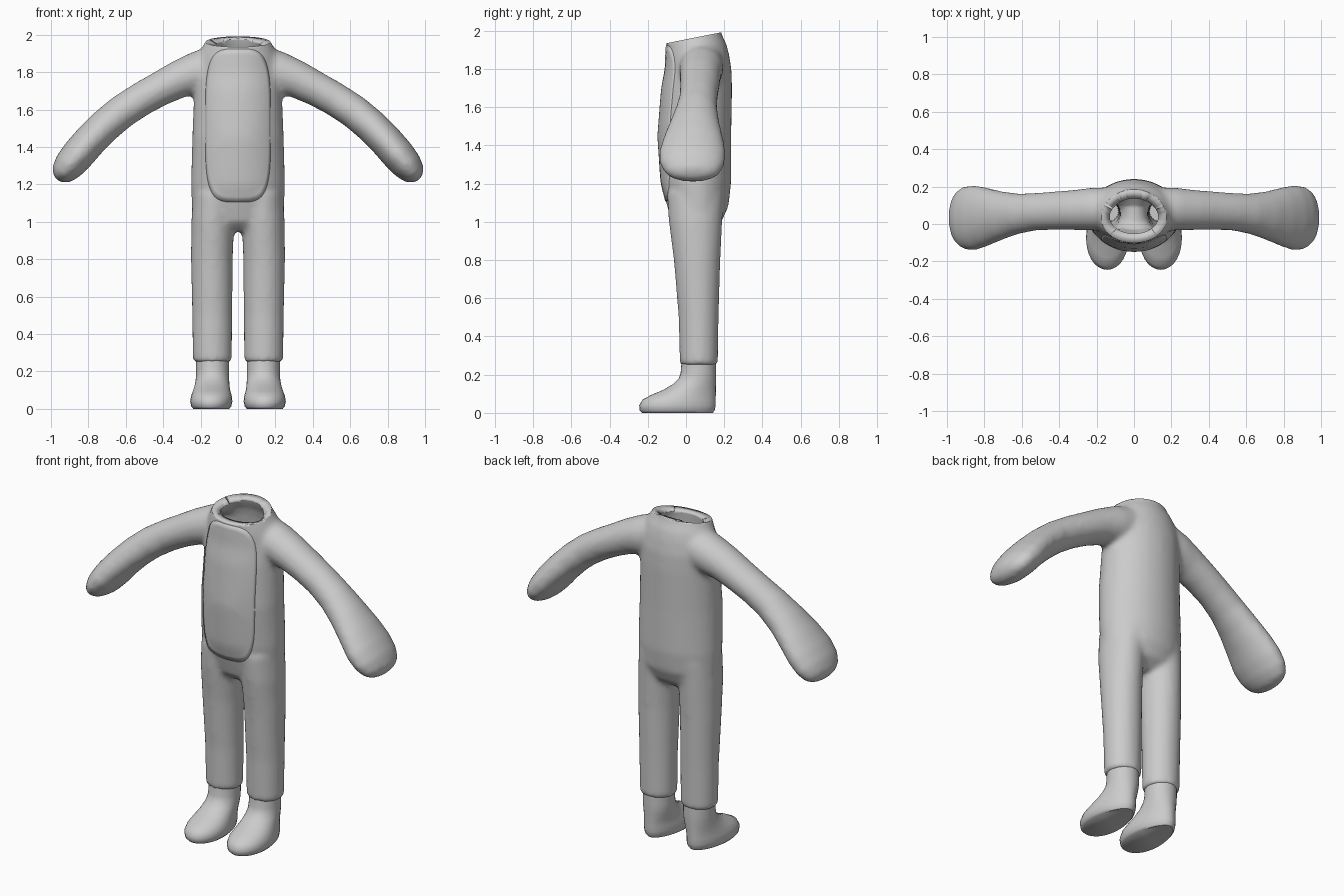
import bpy, bmesh, math
from mathutils import Vector

if "Cube" in bpy.data.objects:
    bpy.data.objects.remove(bpy.data.objects["Cube"])

grey = bpy.data.materials.new("plain grey")
grey.diffuse_color = (0.6, 0.6, 0.6, 1)
grey.use_nodes = True
grey.node_tree.nodes["Principled BSDF"].inputs["Base Color"].default_value = grey.diffuse_color


def loft(bm, rings):
    """Skin a list of closed rings of points and cap both ends."""
    rows = [[bm.verts.new(p) for p in ring] for ring in rings]
    n = len(rows[0])
    for a, b in zip(rows, rows[1:]):
        for i in range(n):
            j = (i + 1) % n
            bm.faces.new((a[i], a[j], b[j], b[i]))
    bm.faces.new(rows[0])
    bm.faces.new(rows[-1])


def flat_ring(z, cx, hx, yc, hy, taper=0.0, n=32):
    """Horizontal oval; taper makes the front wider than the back."""
    ts = [2 * math.pi * i / n for i in range(n)]
    return [Vector((cx + hx * math.cos(t) * (1 - taper * math.sin(t)),
                    yc + hy * math.sin(t), z)) for t in ts]


def arm_rings(stations, n=32):
    """Ovals square to the arm's centre line: x, z, half thickness, y, half depth."""
    rings = []
    for k, (x, z, r, yc, hy) in enumerate(stations):
        a, b = stations[max(k - 1, 0)], stations[min(k + 1, len(stations) - 1)]
        d = Vector((b[0] - a[0], 0, b[1] - a[1])).normalized()
        up = Vector((-d.z, 0, d.x))
        rings.append([Vector((x, yc, z)) + up * r * math.cos(2 * math.pi * i / n)
                      + Vector((0, hy * math.sin(2 * math.pi * i / n), 0)) for i in range(n)])
    return rings


def mirrored(rings):
    return [[Vector((-p.x, p.y, p.z)) for p in ring] for ring in rings]


def add_object(name, bm):
    bmesh.ops.recalc_face_normals(bm, faces=bm.faces)
    me = bpy.data.meshes.new(name)
    bm.to_mesh(me)
    bm.free()
    me.materials.append(grey)
    ob = bpy.data.objects.new(name, me)
    bpy.context.collection.objects.link(ob)
    return ob


def smooth(ob, angle=40):
    bpy.ops.object.select_all(action='DESELECT')
    ob.select_set(True)
    bpy.context.view_layer.objects.active = ob
    bpy.ops.object.shade_smooth_by_angle(angle=math.radians(angle))


# Suit: torso, legs and arms blended into one skin
torso = [(0.95, 0.12, 0.05, 0.07), (1.0, 0.23, 0.055, 0.13), (1.08, 0.248, 0.062, 0.16),
         (1.2, 0.252, 0.053, 0.183), (1.45, 0.245, 0.045, 0.192), (1.7, 0.235, 0.057, 0.184),
         (1.8, 0.23, 0.065, 0.173), (1.88, 0.215, 0.06, 0.165), (1.93, 0.195, 0.055, 0.157),
         (1.97, 0.17, 0.045, 0.147), (2.0, 0.158, 0.04, 0.142), (2.07, 0.15, 0.035, 0.14)]
leg = [(0.25, 0.137, 0.100, 0.067, 0.096), (0.265, 0.137, 0.105, 0.067, 0.1),
       (0.5, 0.138, 0.107, 0.066, 0.105), (0.8, 0.14, 0.112, 0.058, 0.122),
       (1.0, 0.135, 0.115, 0.05, 0.14), (1.15, 0.125, 0.115, 0.05, 0.15)]
arm = [(0.02, 1.84, 0.09, 0.08, 0.11), (0.12, 1.83, 0.115, 0.08, 0.115),
       (0.22, 1.797, 0.112, 0.08, 0.115), (0.32, 1.76, 0.1, 0.075, 0.107),
       (0.42, 1.71, 0.092, 0.072, 0.103), (0.52, 1.655, 0.09, 0.066, 0.1),
       (0.62, 1.59, 0.09, 0.055, 0.108), (0.71, 1.515, 0.09, 0.045, 0.13),
       (0.79, 1.435, 0.09, 0.038, 0.157), (0.855, 1.36, 0.09, 0.033, 0.175),
       (0.905, 1.3, 0.083, 0.033, 0.168), (0.94, 1.255, 0.065, 0.035, 0.14),
       (0.955, 1.233, 0.042, 0.035, 0.1), (0.963, 1.222, 0.015, 0.035, 0.04)]

bm = bmesh.new()
loft(bm, [flat_ring(z, 0, hx, yc, hy) for z, hx, yc, hy in torso])
for rings in ([flat_ring(*s) for s in leg], arm_rings(arm)):
    loft(bm, rings)
    loft(bm, mirrored(rings))
blank = add_object("suit_blank", bm)
m = blank.modifiers.new("blend", 'REMESH')
m.mode, m.voxel_size = 'VOXEL', 0.015
m = blank.modifiers.new("soften", 'SMOOTH')
m.factor, m.iterations = 0.5, 8
dg = bpy.context.evaluated_depsgraph_get()
bm = bmesh.new()
bm.from_object(blank, dg)
bpy.data.objects.remove(blank)

# Neck opening: slanted cut, then wall thickness
bmesh.ops.bisect_plane(bm, geom=bm.verts[:] + bm.edges[:] + bm.faces[:],
                       plane_co=(0, 0, 1.955), plane_no=(0, -0.2, 1), clear_outer=True)
suit = add_object("suit", bm)
m = suit.modifiers.new("wall", 'SOLIDIFY')
m.thickness, m.offset = 0.05, -1
smooth(suit)

# Belly panel: rounded patch laid over the front of the suit
bm = bmesh.new()
N, R = 48, 14
rows = []
for k in range(1, R + 1):
    row = []
    for i in range(N):
        c, s = math.cos(2 * math.pi * i / N), math.sin(2 * math.pi * i / N)
        x = 0.175 * math.copysign(abs(c) ** 0.5, c)
        z = 0.41 * math.copysign(abs(s) ** 0.5, s)
        row.append(bm.verts.new((x * k / R, -0.5, 1.515 + z * k / R)))
    rows.append(row)
for a, b in zip(rows, rows[1:]):
    for i in range(N):
        j = (i + 1) % N
        bm.faces.new((a[i], a[j], b[j], b[i]))
bm.faces.new(rows[0])
panel = add_object("belly_panel", bm)
for f in panel.data.polygons:
    if f.normal.y > 0:
        panel.data.flip_normals()
        break
m = panel.modifiers.new("lay", 'SHRINKWRAP')
m.target, m.wrap_method = suit, 'PROJECT'
m.use_project_y, m.use_positive_direction, m.use_negative_direction = True, True, False
m.offset = 0.004
m = panel.modifiers.new("depth", 'SOLIDIFY')
m.thickness, m.offset = 0.008, -1
smooth(panel)

# Boots: z, centre x, half width, centre y, half length, taper
boot = [(0.0, 0.143, 0.095, -0.045, 0.185, 0.14), (0.012, 0.143, 0.106, -0.046, 0.196, 0.14),
        (0.04, 0.143, 0.112, -0.045, 0.2, 0.14), (0.07, 0.142, 0.108, -0.036, 0.191, 0.13),
        (0.095, 0.141, 0.1, -0.012, 0.168, 0.11), (0.12, 0.139, 0.094, 0.018, 0.138, 0.07),
        (0.15, 0.137, 0.09, 0.044, 0.113, 0.03), (0.18, 0.136, 0.088, 0.06, 0.098, 0),
        (0.21, 0.136, 0.088, 0.065, 0.093, 0), (0.27, 0.136, 0.088, 0.067, 0.09, 0)]
rings = [flat_ring(*s) for s in boot]
for name, rr in (("boot_left", rings), ("boot_right", mirrored(rings))):
    bm = bmesh.new()
    loft(bm, rr)
    smooth(add_object(name, bm), 50)
